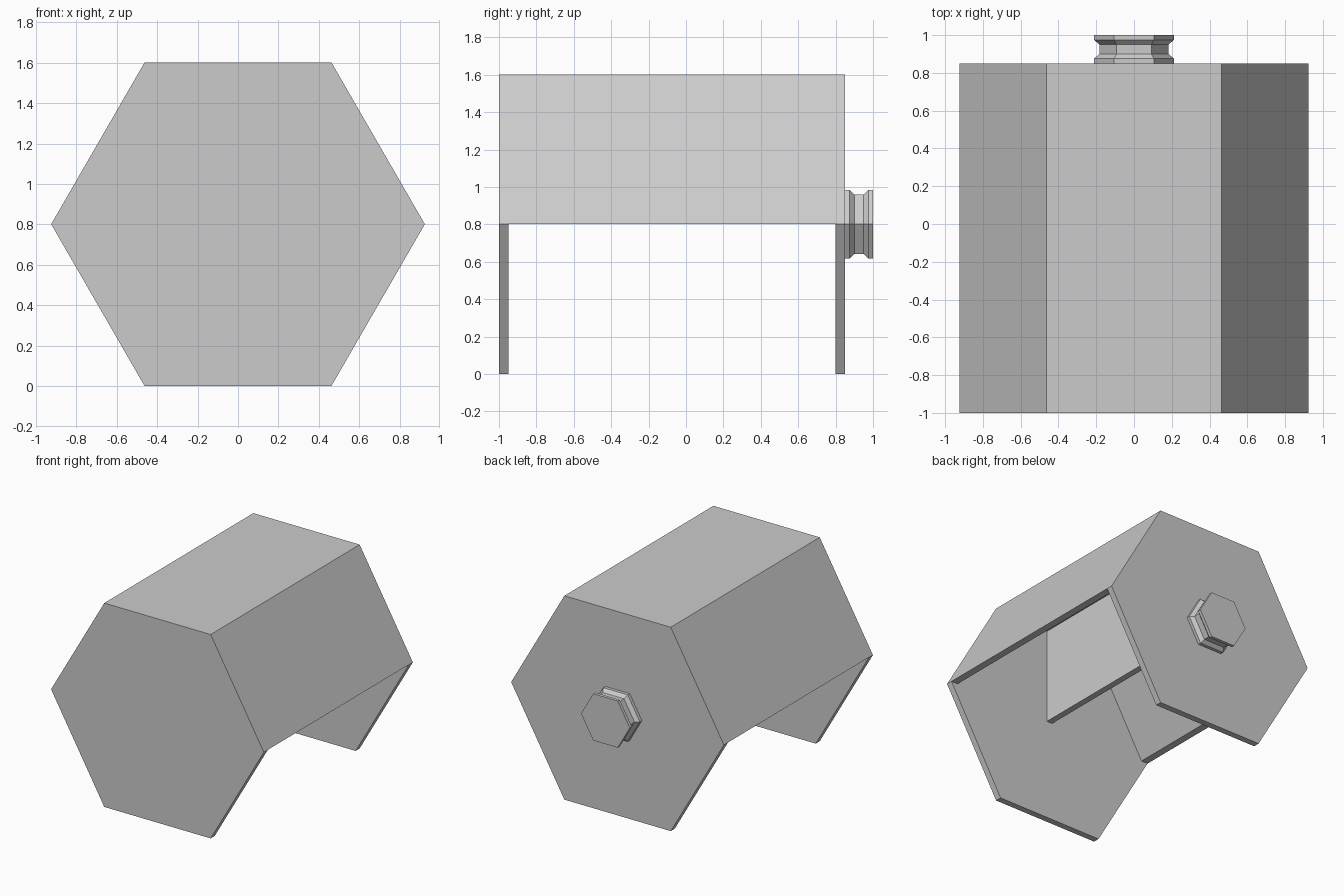
import bpy, bmesh, math

cube = bpy.data.objects.get("Cube")
if cube:
    bpy.data.objects.remove(cube, do_unlink=True)

R = 0.925                              # corner radius of the hexagon
MID = R * math.cos(math.pi / 6)        # height of the axis above the ground
WALL = 0.05
FRONT, BACK = -1.0, 0.85

grey = bpy.data.materials.new("light grey")
grey.use_nodes = True
colour = (0.6, 0.6, 0.6, 1.0)
grey.diffuse_color = colour
grey.node_tree.nodes["Principled BSDF"].inputs["Base Color"].default_value = colour


def hexagon(radius):
    """Corners of a flat-topped hexagon around the axis, as (x, z)."""
    return [(radius * math.cos(math.radians(60 * i)),
             MID + radius * math.sin(math.radians(60 * i))) for i in range(6)]


def loft(name, sections):
    """Join matching (x, z) outlines placed at given y, with closed ends."""
    bm = bmesh.new()
    rings = [[bm.verts.new((x, y, z)) for x, z in outline] for y, outline in sections]
    for a, b in zip(rings, rings[1:]):
        for i in range(len(a)):
            j = (i + 1) % len(a)
            bm.faces.new((a[i], a[j], b[j], b[i]))
    bm.faces.new(rings[0])
    bm.faces.new(rings[-1])
    bmesh.ops.recalc_face_normals(bm, faces=bm.faces[:])
    mesh = bpy.data.meshes.new(name)
    bm.to_mesh(mesh)
    bm.free()
    mesh.materials.append(grey)
    obj = bpy.data.objects.new(name, mesh)
    bpy.context.collection.objects.link(obj)
    return obj


# Full hexagonal end plates
loft("front_plate", [(FRONT, hexagon(R)), (FRONT + WALL, hexagon(R))])
loft("back_plate", [(BACK - WALL, hexagon(R)), (BACK, hexagon(R))])

# Upper half shell with a central divider, open underneath
inner = hexagon(R - WALL / math.cos(math.pi / 6))
half = WALL / 2
ceiling = inner[1][1]
profile = hexagon(R)[:4] + [
    inner[3], inner[2], (-half, ceiling), (-half, MID),
    (half, MID), (half, ceiling), inner[1], inner[0]]
loft("shell_and_divider", [(FRONT + WALL, profile), (BACK - WALL, profile)])

# Grooved hexagonal knob on the back
RIM, NECK = 0.212, 0.183
steps = [(0, RIM), (0.025, RIM), (0.05, NECK), (0.10, NECK), (0.125, RIM), (0.15, RIM)]
loft("back_knob", [(BACK + d, hexagon(r)) for d, r in steps])
